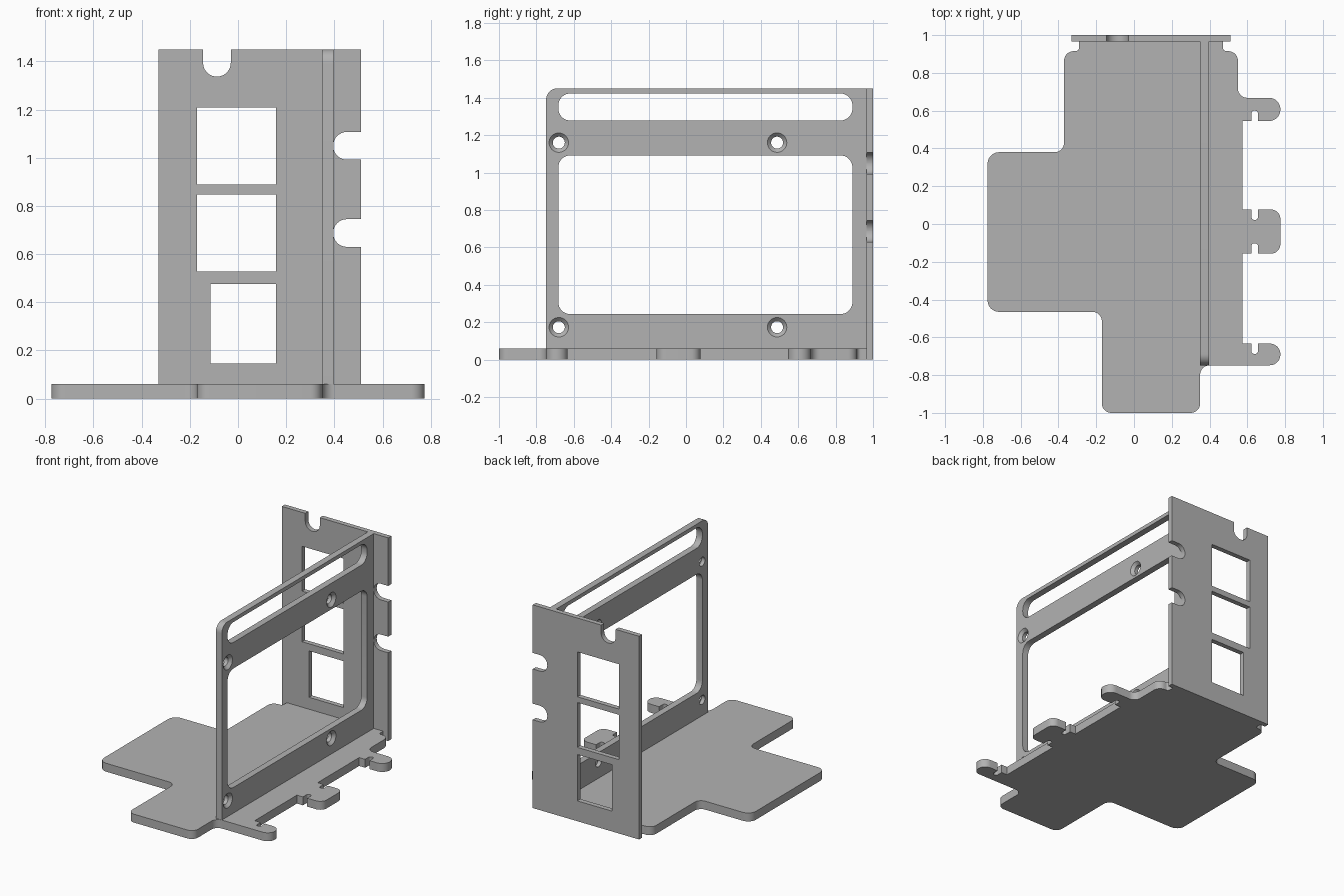
import bpy
import bmesh
from math import pi
from mathutils import Matrix, Vector

if "Cube" in bpy.data.objects:
    bpy.data.objects.remove(bpy.data.objects["Cube"], do_unlink=True)

grey = bpy.data.materials.new("grey")
grey.use_nodes = True
colour = (0.45, 0.45, 0.45, 1)
grey.diffuse_color = colour
grey.node_tree.nodes["Principled BSDF"].inputs["Base Color"].default_value = colour


def rounded(corners, steps=8):
    """Turn (x, y, radius) corners into an outline with arcs at the corners."""
    out = []
    for i, (x, y, r) in enumerate(corners):
        p = Vector((x, y))
        if r == 0:
            out.append(p)
            continue
        a = (Vector(corners[i - 1][:2]) - p).normalized()
        b = (Vector(corners[(i + 1) % len(corners)][:2]) - p).normalized()
        centre = p + (a + b) * r  # all corners are right angles
        for k in range(steps + 1):
            t = k / steps * pi / 2
            out.append(centre - b * r * Matrix.Rotation(t, 2)[0][0]
                       - a * r * Matrix.Rotation(t, 2)[1][0])
    return out


def box(x0, x1, y0, y1, r=0):
    return [(x0, y0, r), (x1, y0, r), (x1, y1, r), (x0, y1, r)]


def plate(name, outlines, low, high, axes):
    """Fill the outlines (later ones are holes) and extrude from low to high."""
    curve = bpy.data.curves.new(name, "CURVE")
    curve.dimensions = "2D"
    curve.fill_mode = "BOTH"
    curve.extrude = (high - low) / 2
    for outline in outlines:
        points = rounded(outline)
        spline = curve.splines.new("POLY")
        spline.points.add(len(points) - 1)
        for point, p in zip(spline.points, points):
            point.co = (p.x, p.y, 0, 1)
        spline.use_cyclic_u = True
    temp = bpy.data.objects.new(name + "_profile", curve)
    bpy.context.collection.objects.link(temp)
    bpy.context.view_layer.update()
    mesh = bpy.data.meshes.new_from_object(
        temp.evaluated_get(bpy.context.evaluated_depsgraph_get()))
    bpy.data.objects.remove(temp, do_unlink=True)
    # Stand the plate in its plane
    bm = bmesh.new()
    bm.from_mesh(mesh)
    bmesh.ops.translate(bm, verts=bm.verts, vec=(0, 0, (low + high) / 2))
    bm.transform(Matrix(axes).transposed().to_4x4())
    bmesh.ops.remove_doubles(bm, verts=bm.verts, dist=0.0005)
    bmesh.ops.recalc_face_normals(bm, faces=bm.faces)
    bm.to_mesh(mesh)
    bm.free()
    mesh.name = name
    mesh.materials.clear()
    mesh.materials.append(grey)
    ob = bpy.data.objects.new(name, mesh)
    bpy.context.collection.objects.link(ob)
    return ob


def smooth(ob):
    bpy.ops.object.select_all(action="DESELECT")
    ob.select_set(True)
    bpy.context.view_layer.objects.active = ob
    bpy.ops.object.shade_smooth_by_angle(angle=pi / 6)


def slit(y, depth):
    """Narrow slit at the root of a tab, walked outwards."""
    return [(.622, y, 0), (.622, y + depth, .015), (.656, y + depth, .015), (.656, y, 0)]


# Base plate with three side tabs
R = .05
base = [(-.29, .965, 0), (-.29, .915, .02), (-.37, .915, R), (-.37, .38, R),
        (-.775, .38, .06), (-.775, -.465, .06), (-.17, -.465, R), (-.17, -1, R),
        (.35, -1, R), (.35, -.748, R), (.775, -.748, .056), (.775, -.633, .056)]
base += slit(-.633, -.055)[::-1] + [(.575, -.633, 0), (.575, -.157, 0)]
base += slit(-.157, .055) + [(.775, -.157, R), (.775, .077, R)]
base += slit(.077, -.055)[::-1] + [(.575, .077, 0), (.575, .545, 0)]
base += slit(.545, .055) + [(.775, .545, .06), (.775, .668, .06), (.55, .668, R),
                            (.55, .915, R), (.47, .915, .02), (.47, .965, 0)]
smooth(plate("base_plate", [base], 0, .06, ((1, 0, 0), (0, 1, 0), (0, 0, 1))))

# Back wall with edge notches and three windows
wall = [(-.33, 0, 0), (.51, 0, 0)]
for z in (.63, .992):
    wall += [(.51, z, 0), (.395, z, .057), (.395, z + .115, .057), (.51, z + .115, 0)]
wall += [(.51, 1.45, 0), (-.03, 1.45, 0), (-.03, 1.337, .057),
         (-.145, 1.337, .057), (-.145, 1.45, 0), (-.33, 1.45, 0)]
windows = [box(-.17, .158, .888, 1.208), box(-.17, .158, .527, .847),
           box(-.115, .158, .145, .476)]
smooth(plate("back_wall", [wall] + windows, -1, -.965,
             ((1, 0, 0), (0, 0, 1), (0, -1, 0))))

# Upright frame with a long slot and a large opening
frame = [(-.748, .06, 0), (.965, .06, 0), (.965, 1.45, 0), (-.748, 1.45, .06)]
upright = plate("upright_frame",
                [frame, box(-.683, .89, 1.278, 1.423, .065), box(-.683, .89, .243, 1.092, .065)],
                .349, .396, ((0, 1, 0), (0, 0, 1), (1, 0, 0)))

# Countersunk screw holes in the frame
bm = bmesh.new()
for y in (-.68, .487):
    for z in (.173, 1.16):
        for x, depth, r1, r2 in ((.37, .2, .032, .032), (.386, .028, .028, .056)):
            place = Matrix.Translation((x, y, z)) @ Matrix.Rotation(pi / 2, 4, "Y")
            bmesh.ops.create_cone(bm, cap_ends=True, segments=32, radius1=r1, radius2=r2,
                                  depth=depth, matrix=place)
cut_mesh = bpy.data.meshes.new("screw_hole_cutter")
bm.to_mesh(cut_mesh)
bm.free()
cut_mesh.materials.append(grey)
cutter = bpy.data.objects.new("screw_hole_cutter", cut_mesh)
cutter.hide_render = True
bpy.context.collection.objects.link(cutter)
cut = upright.modifiers.new("screw_holes", "BOOLEAN")
cut.object = cutter
cut.solver = "EXACT"
cut.use_self = True
bpy.context.view_layer.objects.active = upright
bpy.ops.object.modifier_apply(modifier=cut.name)
bpy.data.objects.remove(cutter, do_unlink=True)
smooth(upright)
